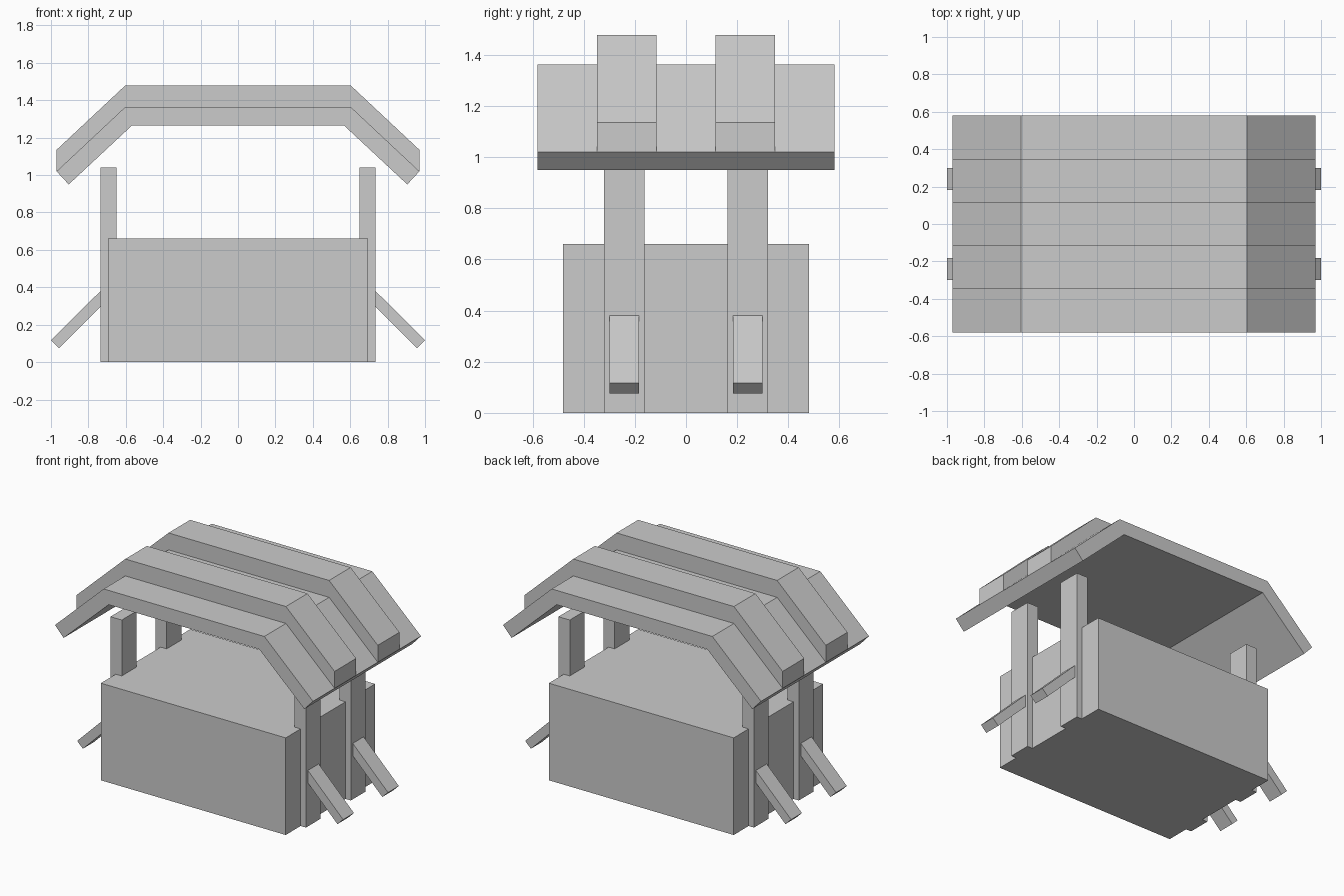
import bpy

if "Cube" in bpy.data.objects:
    bpy.data.objects.remove(bpy.data.objects["Cube"])


def extrude(name, profile, y0, y1):
    """Closed prism: an (x, z) outline swept from y0 to y1."""
    n = len(profile)
    verts = [(x, y, z) for y in (y0, y1) for x, z in profile]
    faces = [tuple(range(n)), tuple(range(2 * n - 1, n - 1, -1))]
    faces += [(i, i + n, (i + 1) % n + n, (i + 1) % n) for i in range(n)]
    # outlines running clockwise need flipping so normals face out
    area = sum(profile[i][0] * profile[(i + 1) % n][1]
               - profile[(i + 1) % n][0] * profile[i][1] for i in range(n))
    if area < 0:
        faces = [f[::-1] for f in faces]
    mesh = bpy.data.meshes.new(name)
    mesh.from_pydata(verts, [], faces)
    obj = bpy.data.objects.new(name, mesh)
    bpy.context.collection.objects.link(obj)
    return obj


def rect(x0, x1, z0, z1):
    return [(x0, z0), (x1, z0), (x1, z1), (x0, z1)]


def mirror_x(half):
    """Complete a right-hand edge path with its mirrored left half."""
    return [(-x, z) for x, z in reversed(half)] + half


def band(top, bottom):
    return mirror_x(top) + mirror_x(bottom)[::-1]


# main box
extrude("body", rect(-0.695, 0.695, 0, 0.66), -0.48, 0.48)

# bent roof canopy
roof_top = [(0.604, 1.363), (0.97, 1.02)]
roof_under = [(0.566, 1.266), (0.905, 0.95)]
extrude("roof", band(roof_top, roof_under), -0.58, 0.58)

# raised roof ribs, posts and splayed struts
rib = band([(0.604, 1.478), (0.97, 1.135)], roof_top)
strut = [(0.70, 0.415), (1.0, 0.117), (0.957, 0.075), (0.70, 0.33)]
for side, ys in (("front", -1), ("back", 1)):
    c = 0.232 * ys
    extrude(f"{side}_roof_rib", rib, c - 0.116, c + 0.116)
    for hand, s in (("left", -1), ("right", 1)):
        c = 0.241 * ys
        post = [(s * x, z) for x, z in rect(0.65, 0.735, 0, 1.04)]
        extrude(f"{side}_{hand}_post", post, c - 0.079, c + 0.079)
        leg = [(s * x, z) for x, z in strut]
        extrude(f"{side}_{hand}_strut", leg, c - 0.058, c + 0.058)
